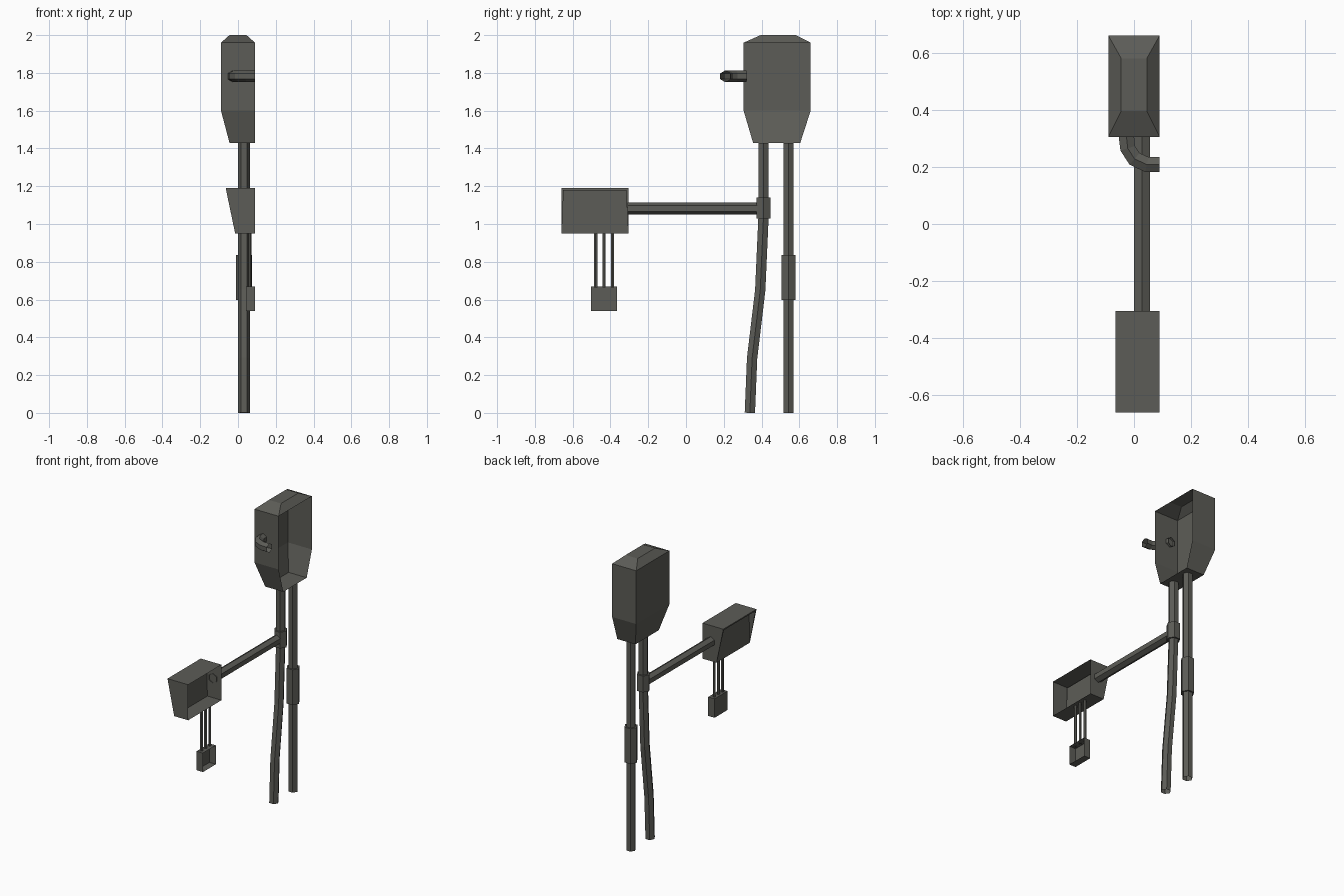
import bpy, math
from mathutils import Vector

if "Cube" in bpy.data.objects:
    bpy.data.objects.remove(bpy.data.objects["Cube"])

metal = bpy.data.materials.new("dark_grey_metal")
metal.diffuse_color = (0.108, 0.108, 0.095, 1)
metal.use_nodes = True
metal.node_tree.nodes["Principled BSDF"].inputs["Base Color"].default_value = metal.diffuse_color


def make(name, verts, faces):
    me = bpy.data.meshes.new(name)
    me.from_pydata([tuple(v) for v in verts], [], faces)
    me.materials.append(metal)
    me.update()
    ob = bpy.data.objects.new(name, me)
    bpy.context.collection.objects.link(ob)
    return ob


def tube(name, path, r, ref, n=6, caps=False):
    """Sweep an n-sided ring along a path; one ring corner points along ref."""
    pts = [Vector(p) for p in path]
    verts, faces = [], []
    for i, p in enumerate(pts):
        t = (pts[min(i + 1, len(pts) - 1)] - pts[max(i - 1, 0)]).normalized()
        u = Vector(ref)
        u = (u - t * u.dot(t)).normalized()
        w = t.cross(u)
        for k in range(n):
            a = 2 * math.pi * k / n
            verts.append(p + r * (math.cos(a) * u + math.sin(a) * w))
    for i in range(len(pts) - 1):
        for k in range(n):
            a, b = i * n + k, i * n + (k + 1) % n
            faces.append((a, b, b + n, a + n))
    if caps:
        faces.append(tuple(reversed(range(n))))
        faces.append(tuple(range(len(verts) - n, len(verts))))
    return make(name, verts, faces)


def housing(name, rings, closed_back=()):
    """Stack rectangles (z, x0, x1, y0, y1); the wall side (+x) stays open."""
    verts, faces = [], []
    for z, x0, x1, y0, y1 in rings:
        verts += [(x0, y0, z), (x1, y0, z), (x1, y1, z), (x0, y1, z)]
    for i in range(len(rings) - 1):
        for k in range(4):
            if k == 1 and i not in closed_back:
                continue
            a, b = i * 4 + k, i * 4 + (k + 1) % 4
            faces.append((a, b, b + 4, a + 4))
    m = len(verts)
    faces += [(3, 2, 1, 0), (m - 4, m - 3, m - 2, m - 1)]
    return make(name, verts, faces)


PX = 0.0315   # x of the conduit centre lines

# Main meter housing with hipped top and tapered bottom
housing("meter_housing", [
    (1.43, -0.045, 0.09, 0.355, 0.605),
    (1.60, -0.09, 0.09, 0.305, 0.66),
    (1.96, -0.09, 0.09, 0.305, 0.66),
    (2.00, -0.045, 0.045, 0.395, 0.58)], closed_back=(2,))

# Curved side pipe going into the wall
tube("elbow_pipe", [(-0.028, 0.32, 1.782), (-0.022, 0.265, 1.782), (0.002, 0.228, 1.782),
                    (0.045, 0.208, 1.782), (0.09, 0.208, 1.782)], 0.031, (0, 0, 1))

# Vertical conduits and their collars
tube("bent_conduit", [(PX, 0.41, 1.43), (PX, 0.41, 1.03), (PX, 0.393, 0.65),
                      (PX, 0.35, 0.29), (PX, 0.338, 0)], 0.0315, (1, 0, 0))
tube("straight_conduit", [(PX, 0.543, 1.43), (PX, 0.543, 0)], 0.0315, (1, 0, 0))
for name, y, z0, z1 in (("upper_collar", 0.41, 1.03, 1.14), ("lower_collar", 0.543, 0.597, 0.835)):
    tube(name, [(PX, y, z0), (PX, y, z1)], 0.043, (1, 0, 0), caps=True)

# Horizontal arm
tube("side_arm", [(0.028, 0.41, 1.083), (0.028, -0.31, 1.083)], 0.032, (0, 0, 1))

# Small box: wedge sides, with a recessed upright front panel
Y0, Y1, ZB, ZT, XB, XT, W = -0.66, -0.305, 0.95, 1.19, -0.015, -0.065, 0.09
verts = [(W, Y0, ZB), (W, Y1, ZB), (W, Y1, ZT), (W, Y0, ZT),           # open wall rim
         (XB, Y0, ZB), (XB, Y1, ZB), (XT, Y1, ZT), (XT, Y0, ZT),       # outer front rim
         (XT + 0.002, Y1 - 0.01, ZT - 0.01), (XT + 0.002, Y0 + 0.01, ZT - 0.01),   # inner rim
         (XB, Y1 - 0.01, ZT - 0.01), (XB, Y0 + 0.01, ZT - 0.01)]       # panel top
make("junction_box", verts, [
    (0, 1, 5, 4), (3, 7, 6, 2), (0, 4, 7, 3), (1, 2, 6, 5),
    (7, 9, 8, 6), (4, 9, 7), (5, 6, 8),
    (9, 11, 10, 8), (4, 11, 9), (5, 8, 10), (4, 5, 10, 11)])

# Hanging wires and the connector block
for i in range(3):
    y = -0.478 + 0.044 * i
    tube(f"wire_{i + 1}", [(0.062, y, 0.95), (0.062, y, 0.665)], 0.0095, (1, 0, 0))
housing("connector_block", [(0.54, 0.042, 0.09, -0.503, -0.365),
                            (0.668, 0.042, 0.09, -0.503, -0.365)])
